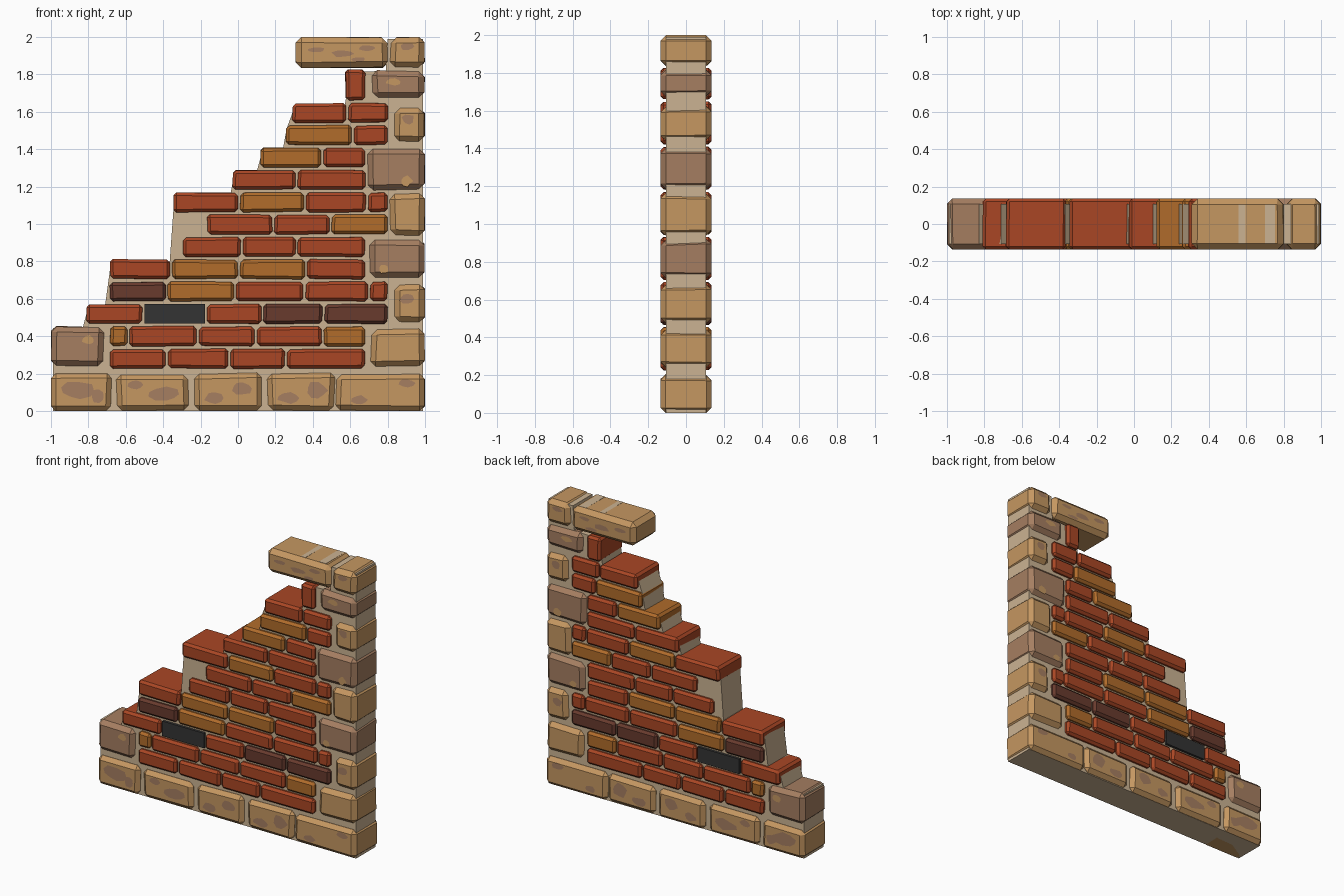
import bpy, bmesh, math, random

random.seed(7)
cube = bpy.data.objects.get("Cube")
if cube:
    bpy.data.objects.remove(cube, do_unlink=True)


def material(name, rgb):
    m = bpy.data.materials.new(name)
    m.use_nodes = True
    m.diffuse_color = (*rgb, 1)
    shader = m.node_tree.nodes["Principled BSDF"]
    shader.inputs["Base Color"].default_value = (*rgb, 1)
    shader.inputs["Roughness"].default_value = 0.9
    return m


MORTAR = material("pale mortar", (.60, .45, .29))
TAN = material("tan stone", (.56, .31, .12))
BROWN = material("brown stone", (.38, .21, .12))
RED = material("red brick", (.40, .062, .018))
ORANGE = material("orange brick", (.44, .15, .024))
DARK = material("dark brick", (.14, .043, .027))
BLACK = material("charcoal", (.034, .034, .034))
BRICK = {"R": RED, "O": ORANGE, "D": DARK, "K": BLACK}


def finish(name, bm, mat):
    bmesh.ops.recalc_face_normals(bm, faces=bm.faces)
    mesh = bpy.data.meshes.new(name)
    bm.to_mesh(mesh)
    bm.free()
    mesh.materials.append(mat)
    obj = bpy.data.objects.new(name, mesh)
    bpy.context.collection.objects.link(obj)
    return obj


def block(name, x0, x1, z0, z1, depth, bevel, mat, wobble=0.0):
    """Chamfered block running through the wall, with slightly uneven corners."""
    bm = bmesh.new()
    bmesh.ops.create_cube(bm, size=1)
    for v in bm.verts:
        x = (x0 + x1) / 2 + v.co.x * (x1 - x0) + random.uniform(-wobble, wobble)
        z = (z0 + z1) / 2 + v.co.z * (z1 - z0) + random.uniform(-wobble, wobble)
        v.co = (min(max(x, -1), 1), v.co.y * 2 * depth, min(max(z, 0), 2))
    if bevel:
        bmesh.ops.bevel(bm, geom=bm.edges[:], offset=bevel, segments=1,
                        profile=0.5, affect='EDGES')
    return finish(name, bm, mat)


# Mortar core: stepped outline extruded through the wall
outline = [(-.99, 0), (.99, 0), (.99, 1.99), (.8, 1.99), (.79, 1.82), (.6, 1.81),
           (.57, 1.63), (.3, 1.62), (.26, 1.51), (.24, 1.4), (.13, 1.39),
           (.1, 1.28), (-.02, 1.27), (-.04, 1.16), (-.34, 1.15), (-.365, .8),
           (-.68, .79), (-.71, .57), (-.8, .56), (-.83, .445), (-.99, .445)]
CORE = .107
bm = bmesh.new()
face = bm.faces.new([bm.verts.new((x, -CORE, z)) for x, z in outline])
result = bmesh.ops.extrude_face_region(bm, geom=[face])
for v in result["geom"]:
    if isinstance(v, bmesh.types.BMVert):
        v.co.y = CORE
finish("mortar_core", bm, MORTAR)

# Brick courses: colour letters and the joints between bricks
courses = [
    ("RRRR", (-.69, -.38, -.045, .255, .685)),
    ("ORRRO", (-.69, -.585, -.215, .095, .455, .685)),
    ("RKRDD", (-.815, -.505, -.17, .13, .457, .805)),
    ("DORRR", (-.69, -.38, -.015, .355, .70, .805)),
    ("ROOR", (-.69, -.357, .005, .365, .685)),
    ("RRR", (-.3, .02, .315, .685)),
    ("RRO", (-.17, .19, .495, .805)),
    ("RORR", (-.35, .005, .358, .69, .805)),
    ("RR", (-.035, .315, .685)),
    ("OR", (.115, .45, .685)),
    ("OR", (.25, .615, .805)),
    ("RR", (.285, .585, .805)),
]
for row, (colours, joints) in enumerate(courses):
    z = .228 + row * .1195
    for i, letter in enumerate(colours):
        flush = letter == "K"
        block(f"brick_{row + 1}_{i + 1}", joints[i] + .006, joints[i + 1] - .006,
              z, z + .104, .125 if flush else .135, 0 if flush else .016,
              BRICK[letter], 0 if flush else .003)
block("upright_brick", .575, .68, 1.66, 1.825, .135, .016, RED, .003)

# Base stones
STONE = .135
for i, (x0, x1) in enumerate([(-1, -.68), (-.65, -.265), (-.235, .13),
                              (.16, .515), (.525, 1)]):
    block(f"base_stone_{i + 1}", x0, x1, 0, .2, STONE, .026, TAN, .007)

# Left end stone and its exposed top
block("left_end_stone", -1, -.72, .24, .452, STONE, .028, BROWN, .006)

# Right pillar of alternating stones
pillar = [(.71, .24, .44, TAN), (.83, .475, .68, TAN), (.7, .71, .92, BROWN),
          (.81, .935, 1.165, TAN), (.69, 1.18, 1.405, BROWN),
          (.83, 1.44, 1.625, TAN), (.715, 1.675, 1.82, BROWN),
          (.815, 1.84, 2, TAN)]
for i, (x0, z0, z1, mat) in enumerate(pillar):
    block(f"pillar_stone_{i + 1}", x0, 1, z0, z1, STONE, .03, mat, .006)

# Overhanging lintel
block("lintel", .31, .8, 1.835, 2, STONE, .03, TAN, .005)


def patch(name, x, z, w, h, mat):
    """Thin irregular stain on the front and back of a stone."""
    for side, y in (("front", -STONE - .002), ("back", STONE + .002)):
        bm = bmesh.new()
        ring = []
        for k in range(9):
            a = math.tau * k / 9
            r = random.uniform(.75, 1.1) / 2
            ring.append(bm.verts.new((x + w * r * math.cos(a), y,
                                      z + h * r * math.sin(a))))
        f = bm.faces.new(ring)
        bmesh.ops.solidify(bm, geom=[f], thickness=.003)
        finish(f"{name}_{side}", bm, mat)


# Weathering stains
stains = [(-.86, .11, .2, .1), (-.75, .08, .08, .07), (-.4, .09, .19, .08),
          (-.55, .14, .09, .05), (.02, .12, .12, .08), (-.13, .07, .1, .06),
          (.42, .11, .12, .1), (.27, .07, .12, .06), (.65, .06, .09, .05),
          (.9, .15, .1, .05), (.9, .6, .08, .06), (.91, 1.56, .07, .06),
          (.42, 1.93, .1, .03), (.56, 1.91, .12, .04), (.69, 1.94, .09, .03),
          (.64, 1.88, .09, .025), (.9, 1.95, .08, .04)]
for i, s in enumerate(stains):
    patch(f"brown_stain_{i + 1}", *s, BROWN)
for i, s in enumerate([(.78, .76, .06, .05), (.9, 1.23, .07, .06),
                       (.83, 1.76, .09, .04), (-.8, .38, .07, .05)]):
    patch(f"tan_stain_{i + 1}", *s, TAN)

# Pale streaks across the lintel top
for i, (x0, x1) in enumerate([(.56, .595), (.7, .755)]):
    block(f"lintel_streak_{i + 1}", x0, x1, 1.992, 2, .105, 0, MORTAR)
